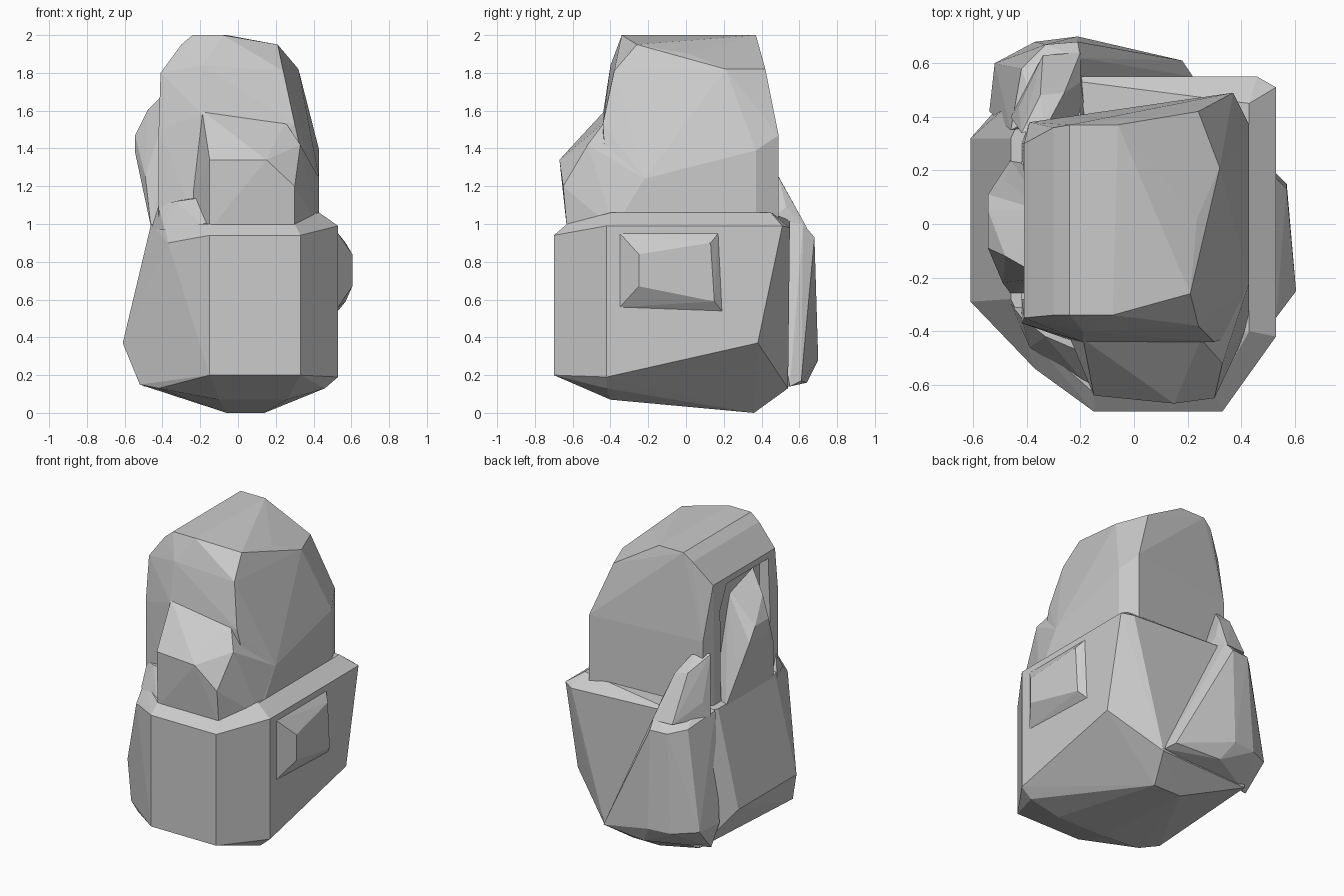
import bpy, bmesh, math


def hull(name, pts):
    """Faceted solid: convex hull of a few corner points, flat faces merged."""
    bm = bmesh.new()
    for p in pts:
        bm.verts.new(p)
    bmesh.ops.convex_hull(bm, input=bm.verts[:])
    bmesh.ops.delete(bm, geom=[v for v in bm.verts if not v.link_faces], context='VERTS')
    bmesh.ops.dissolve_limit(bm, angle_limit=math.radians(2), verts=bm.verts[:], edges=bm.edges[:])
    bmesh.ops.recalc_face_normals(bm, faces=bm.faces[:])
    me = bpy.data.meshes.new(name)
    bm.to_mesh(me)
    bm.free()
    ob = bpy.data.objects.new(name, me)
    bpy.context.collection.objects.link(ob)
    return ob


# Lower boulder: underside keel, front face, right face, bulging left, top rim
hull("lower_block", [
    (-.06, .36, 0), (.14, .36, 0), (-.10, -.40, .07), (.26, -.40, .07),
    (-.42, -.45, .13), (.46, -.42, .13), (.22, .54, .13), (-.45, .50, .14), (-.52, -.38, .15),
    (-.15, -.70, .20), (.33, -.70, .20), (-.15, -.70, .94), (.33, -.70, .94),
    (.53, -.42, .19), (.53, .38, .37), (.53, .51, .99), (.53, -.42, .99),
    (-.61, -.29, .37), (-.61, .32, .37), (-.46, -.28, 1.0), (-.46, .32, 1.0),
    (-.37, -.54, .90), (-.39, -.42, 1.0), (.43, -.40, 1.06), (.43, .45, 1.06),
    (.46, .55, .98), (-.35, .55, 1.02), (-.15, -.63, 1.0), (.30, -.63, 1.0)])

# Slanted buttress on the back left corner
hull("back_buttress", [
    (.18, .61, .17), (.22, .55, .14), (-.14, .64, .16), (-.21, .70, .28), (-.37, .68, .28),
    (-.52, .60, .30), (-.54, .42, .30), (-.50, .45, .14),
    (-.21, .68, .93), (-.33, .67, .93), (-.42, .58, .95), (-.46, .35, 1.0),
    (-.20, .62, 1.0), (-.20, .40, 1.06), (-.36, .40, 1.06)])

# Spur leaning on the back left edge of the upper boulder
hull("back_spur", [
    (-.20, .64, .98), (-.34, .63, .98), (-.46, .40, .98), (-.18, .40, .98),
    (-.20, .53, 1.09), (-.33, .55, 1.09), (-.43, .44, 1.08),
    (-.26, .49, 1.25), (-.35, .48, 1.27), (-.33, .36, 1.38), (-.42, .34, 1.36)])

# Upper boulder with a flat crown and sloped shoulders
upper = hull("upper_block", [
    (-.24, -.34, 2), (-.24, .37, 2), (-.06, .37, 2), (-.08, -.34, 2),
    (.21, -.26, 1.95), (.235, .02, 1.9), (.32, .21, 1.82), (.24, .42, 1.82), (.24, -.38, 1.81),
    (-.30, -.34, 1.95), (-.30, .36, 1.95), (-.41, -.35, 1.80), (-.41, .30, 1.80),
    (-.19, -.40, 1.84), (-.19, -.44, 1.58), (.30, -.44, 1.53),
    (.43, -.22, 1.24), (.43, .37, 1.39), (.37, .49, 1.47), (.10, .45, 1.47), (-.39, .38, 1.45),
    (.43, -.40, .95), (.43, .37, .95), (.37, .49, .95), (.10, .45, .95), (-.39, .38, .95),
    (-.42, -.37, 1.5), (-.42, -.37, .95), (-.19, -.45, .95), (-.42, .30, .95)])

# Recess in the left side of the upper boulder
cutter = hull("recess_cutter", [
    (x, y, z) for x, e in ((-.52, 0), (-.36, .06))
    for y, z in ((-.32 + e, 1.02), (.27 - e, 1.02), (-.32 + e, 1.80 - e),
                 (.20 - e, 1.80 - e), (.27 - e, 1.65 - e))])
cutter.hide_render = True
cutter.display_type = 'WIRE'
mod = upper.modifiers.new("recess", 'BOOLEAN')
mod.operation = 'DIFFERENCE'
mod.solver = 'EXACT'
mod.object = cutter

# Lump filling the recess and bulging past the rim
hull("left_lump", [
    (-.545, -.09, 1.38), (-.545, .11, 1.38), (-.545, -.09, 1.47), (-.545, .05, 1.47),
    (-.48, -.12, 1.60), (-.49, -.22, 1.25), (-.48, .16, 1.25), (-.46, -.26, .98), (-.46, .24, .98),
    (-.30, -.26, .98), (-.30, .22, .98), (-.34, -.20, 1.74), (-.34, .05, 1.66)])

# Projecting nose on the front
hull("front_nose", [
    (-.15, -.64, 1.34), (.15, -.67, 1.34), (.30, -.65, 1.20), (.33, -.52, 1.42),
    (-.15, -.63, .97), (.30, -.63, .97), (-.19, -.43, 1.60), (.25, -.43, 1.54),
    (-.25, -.40, 1.14), (-.25, -.40, .97), (.43, -.38, .97), (.43, -.22, 1.24), (-.19, -.30, 1.58)])

# Flared foot under the front left edge
hull("front_foot", [
    (-.16, -.62, .97), (-.39, -.46, .97), (-.46, -.30, .97), (-.18, -.35, .97),
    (-.19, -.48, 1.14), (-.33, -.42, 1.12), (-.42, -.35, 1.10), (-.19, -.36, 1.15)])

# Raised facet on the right face
hull("right_facet", [
    (x, y, z) for x in (.50, .53)
    for y, z in ((-.35, .95), (.17, .95), (.19, .54), (-.35, .56))] + [
    (.605, -.25, .84), (.605, -.25, .67), (.57, .13, .90), (.57, .15, .59)])
